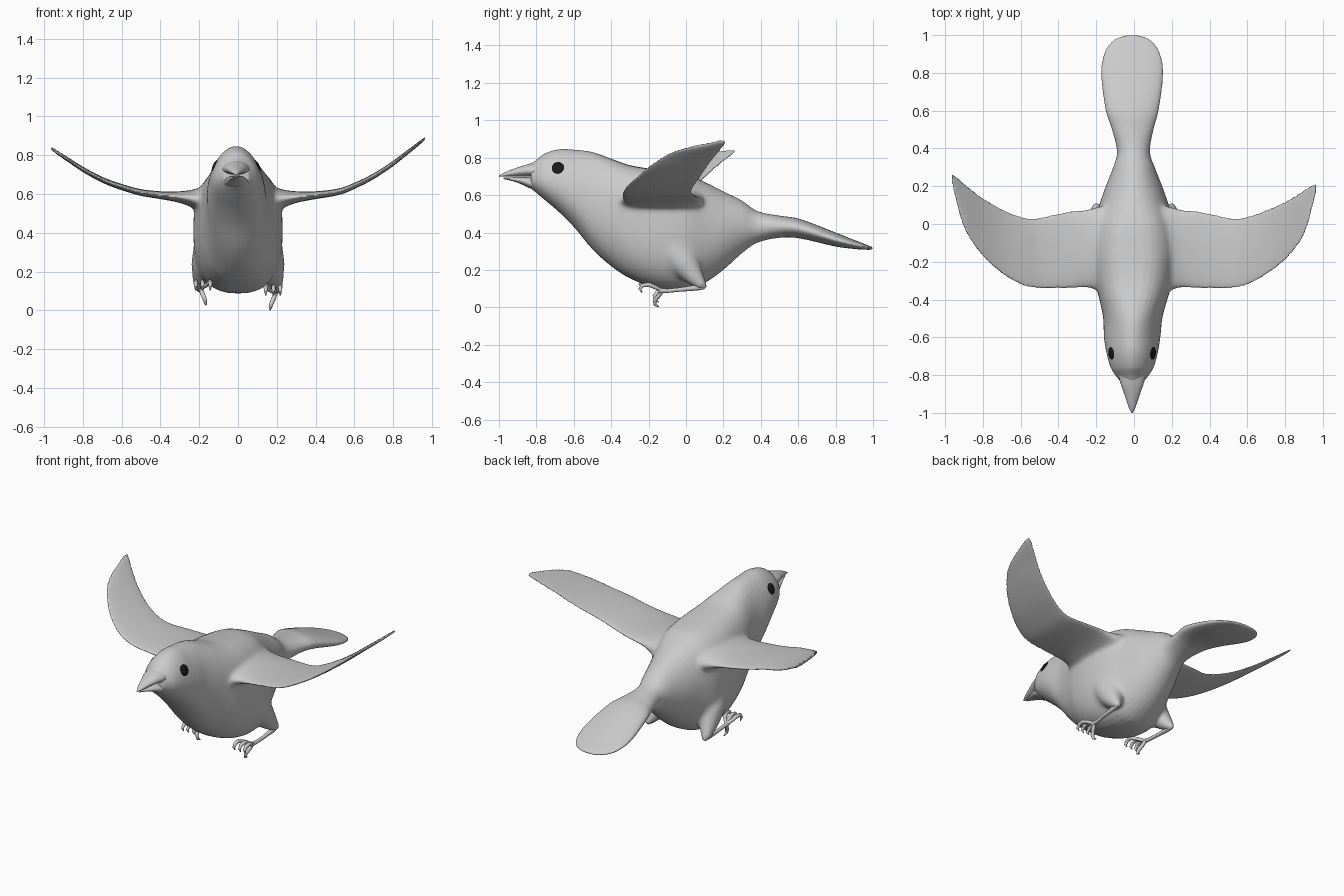
import bpy, bmesh, math
from mathutils import Vector, Quaternion

if "Cube" in bpy.data.objects:
    bpy.data.objects.remove(bpy.data.objects["Cube"])


def loft(name, rings):
    """Skin a list of equal-length point rings and cap both ends."""
    bm = bmesh.new()
    rows = [[bm.verts.new(p) for p in r] for r in rings]
    n = len(rows[0])
    for a, b in zip(rows, rows[1:]):
        for i in range(n):
            bm.faces.new((a[i], a[(i + 1) % n], b[(i + 1) % n], b[i]))
    bm.faces.new(rows[0])
    bm.faces.new(rows[-1])
    bmesh.ops.recalc_face_normals(bm, faces=bm.faces)
    me = bpy.data.meshes.new(name)
    bm.to_mesh(me)
    bm.free()
    ob = bpy.data.objects.new(name, me)
    bpy.context.collection.objects.link(ob)
    smooth(ob)
    return ob


def smooth(ob):
    bpy.ops.object.select_all(action='DESELECT')
    ob.select_set(True)
    bpy.context.view_layer.objects.active = ob
    bpy.ops.object.shade_smooth_by_angle(angle=math.radians(60))


def refine(rows, steps=4):
    """Smoothly interpolate station rows (cubic Hermite along column 0)."""
    def slope(i, k):
        a, b = max(i - 1, 0), min(i + 1, len(rows) - 1)
        return (rows[b][k] - rows[a][k]) / (rows[b][0] - rows[a][0])
    out = []
    for i in range(len(rows) - 1):
        p, q = rows[i], rows[i + 1]
        h = q[0] - p[0]
        for s in range(steps):
            t = s / steps
            row = [p[0] + h * t]
            for k in range(1, len(p)):
                row.append((2*t**3 - 3*t*t + 1) * p[k] + (t**3 - 2*t*t + t) * h * slope(i, k)
                           + (3*t*t - 2*t**3) * q[k] + (t**3 - t*t) * h * slope(i + 1, k))
            out.append(row)
    return out + [list(rows[-1])]


def power(v, e):
    return math.copysign(abs(v) ** (2 / e), v)


def body_ring(y, bottom, top, half, e=2.0, n=40):
    """Cross-section; the head is egg-shaped, head and tail lean slightly to -x."""
    mid, h = (top + bottom) / 2, (top - bottom) / 2
    cx = -0.01 * min(1, max(0, (abs(y) - 0.3) / 0.3))
    egg = 0.18 * min(1, max(0, (-0.4 - y) / 0.2)) * (y > -0.84)
    return [Vector((cx + half * (1 - egg * math.sin(a)) * power(math.cos(a), e), y,
                    mid + h * power(math.sin(a), e)))
            for a in (2 * math.pi * i / n for i in range(n))]


def tube(name, pts, radii, n=12):
    """Round tapering tube through the points."""
    pts = [Vector(p) for p in pts]
    d0, q, rings = Vector((0, 0, 1)), Quaternion(), []
    for i, p in enumerate(pts):
        d = (pts[min(i + 1, len(pts) - 1)] - pts[max(i - 1, 0)]).normalized()
        q = d0.rotation_difference(d) @ q
        d0 = d
        rings.append([p + q @ Vector((radii[i] * math.cos(a), radii[i] * math.sin(a), 0))
                      for a in (2 * math.pi * k / n for k in range(n))])
    return loft(name, rings)


# Body, head and tail: y, bottom z, top z, half width, squareness
body_rows = [
    (-0.83, 0.636, 0.768, 0.064, 2), (-0.8, 0.612, 0.788, 0.088, 2),
    (-0.76, 0.578, 0.82, 0.112, 2), (-0.68, 0.51, 0.845, 0.134, 2),
    (-0.6, 0.43, 0.843, 0.147, 2), (-0.5, 0.31, 0.83, 0.156, 2.1),
    (-0.4, 0.22, 0.795, 0.18, 2.3), (-0.3, 0.155, 0.76, 0.208, 2.5),
    (-0.15, 0.10, 0.735, 0.23, 2.6), (0.0, 0.09, 0.71, 0.22, 2.5),
    (0.1, 0.13, 0.67, 0.185, 2.2), (0.2, 0.20, 0.62, 0.15, 2),
    (0.3, 0.29, 0.57, 0.11, 2), (0.38, 0.345, 0.515, 0.087, 2),
    (0.5, 0.372, 0.49, 0.11, 2), (0.6, 0.37, 0.475, 0.14, 2),
    (0.8, 0.325, 0.40, 0.165, 2), (0.9, 0.312, 0.36, 0.15, 2),
    (0.96, 0.308, 0.337, 0.115, 2), (0.99, 0.308, 0.325, 0.07, 2),
    (1.0, 0.31, 0.32, 0.03, 2)]
body = loft("body", [body_ring(*r) for r in refine(body_rows)])

# Beak halves, with a narrow mouth line
upper = [(-1.0, 0.698, 0.704, 0.004), (-0.97, 0.699, 0.721, 0.018),
         (-0.9, 0.7, 0.748, 0.042), (-0.835, 0.7, 0.768, 0.064),
         (-0.8, 0.7, 0.775, 0.07)]
lower = [(-0.975, 0.686, 0.693, 0.006), (-0.94, 0.678, 0.695, 0.02),
         (-0.89, 0.662, 0.696, 0.04), (-0.835, 0.637, 0.696, 0.06),
         (-0.8, 0.632, 0.696, 0.065)]
loft("upper_beak", [body_ring(*r, n=24) for r in refine(upper)])
loft("lower_beak", [body_ring(*r, n=24) for r in refine(lower)])

# Wings: x, leading y, trailing y, z, half thickness
wing = [
    (0.12, -0.36, 0.10, 0.565, 0.10), (0.19, -0.355, 0.095, 0.567, 0.07),
    (0.23, -0.345, 0.085, 0.575, 0.048), (0.3, -0.34, 0.073, 0.584, 0.03),
    (0.4, -0.34, 0.056, 0.594, 0.02), (0.52, -0.34, 0.032, 0.612, 0.017),
    (0.6, -0.322, 0.04, 0.642, 0.016), (0.7, -0.27, 0.075, 0.692, 0.015),
    (0.8, -0.192, 0.12, 0.758, 0.014), (0.88, -0.095, 0.168, 0.82, 0.012),
    (0.915, -0.02, 0.19, 0.847, 0.011), (0.94, 0.07, 0.206, 0.867, 0.01),
    (0.965, 0.17, 0.215, 0.888, 0.007)]


def make_wing(name, side, drop, sweep):
    rings = []
    for x, y0, y1, z, th in refine(wing):
        t = max(0, (x - 0.55) / 0.41)
        mid, half = (y0 + y1) / 2 + sweep * t * t, (y1 - y0) / 2
        rings.append([Vector((side * x, mid + half * math.cos(a),
                              z - drop * t + th * math.sin(a)))
                      for a in (2 * math.pi * i / 32 for i in range(32))])
    return loft(name, rings)


fused = [make_wing("right_wing", 1, 0, 0), make_wing("left_wing", -1, 0.05, 0.05)]

# Eyes
black = bpy.data.materials.new("eye_black")
black.diffuse_color = (0.01, 0.01, 0.01, 1)
black.use_nodes = True
black.node_tree.nodes["Principled BSDF"].inputs["Base Color"].default_value = black.diffuse_color
for side, label in ((1, "right"), (-1, "left")):
    bpy.ops.mesh.primitive_uv_sphere_add(segments=24, ring_count=16, radius=1,
                                         location=(side * 0.101 - 0.01, -0.685, 0.74))
    eye = bpy.context.object
    eye.name = label + "_eye"
    eye.scale = (0.02, 0.041, 0.041)
    eye.rotation_euler = (0, -side * 0.4, -side * 0.15)
    eye.data.materials.append(black)
    smooth(eye)

# Legs and feet; the left foot sits a little higher
for side, label, lift in ((1, "right", 0), (-1, "left", 0.025)):
    def at(x, y, z):
        return (side * x, y, z + lift * min(1, max(0, (0.1 - y) / 0.2)) * (z < 0.16))
    fused.append(tube(label + "_thigh",
                 [at(0.11, -0.12, 0.36), at(0.135, -0.06, 0.3), at(0.165, 0.0, 0.225),
                  at(0.188, 0.05, 0.16), at(0.2, 0.085, 0.12), at(0.2, 0.104, 0.103)],
                 [0.07, 0.1, 0.08, 0.05, 0.028, 0.01], 20))
    tube(label + "_shank",
         [at(0.2, 0.095, 0.108), at(0.2, 0.06, 0.105), at(0.2, -0.03, 0.095),
          at(0.195, -0.1, 0.088), at(0.193, -0.145, 0.09)],
         [0.012, 0.015, 0.011, 0.011, 0.014])
    for i, dx in enumerate((-0.05, -0.01, 0.025)):
        x = 0.193 + dx
        tube(f"{label}_toe_{i + 1}",
             [at(0.193, -0.13, 0.09), at(0.193 + dx * 0.7, -0.165, 0.108),
              at(x, -0.2, 0.122), at(x, -0.232, 0.117),
              at(x, -0.247, 0.098), at(x, -0.235, 0.078)],
             [0.01, 0.011, 0.012, 0.011, 0.008, 0.003])
    tube(label + "_hind_toe",
         [at(0.193, -0.125, 0.09), at(0.183, -0.148, 0.06), at(0.172, -0.168, 0.035),
          at(0.167, -0.165, 0.013), at(0.165, -0.145, 0.003)],
         [0.011, 0.012, 0.011, 0.008, 0.003])

# Fuse wings and thighs into the body, then soften only the joints
bpy.ops.object.select_all(action='DESELECT')
for ob in fused + [body]:
    ob.select_set(True)
bpy.context.view_layer.objects.active = body
bpy.ops.object.join()
remesh = body.modifiers.new("fuse", 'REMESH')
remesh.mode = 'VOXEL'
remesh.voxel_size = 0.0065
bpy.ops.object.modifier_apply(modifier=remesh.name)
joints = body.vertex_groups.new(name="joints")
for v in body.data.vertices:
    x, y, z = abs(v.co.x), v.co.y, v.co.z
    w = min((x - 0.11) / 0.04, (0.33 - x) / 0.07, (y + 0.5) / 0.08,
            (0.25 - y) / 0.08, (z - 0.12) / 0.06, 1)
    if w > 0:
        joints.add([v.index], w, 'REPLACE')
for group, count in (("joints", 70), ("", 4)):
    s = body.modifiers.new("soften", 'SMOOTH')
    s.factor, s.iterations, s.vertex_group = 0.5, count, group
    bpy.ops.object.modifier_apply(modifier=s.name)
body.data.shade_smooth()
